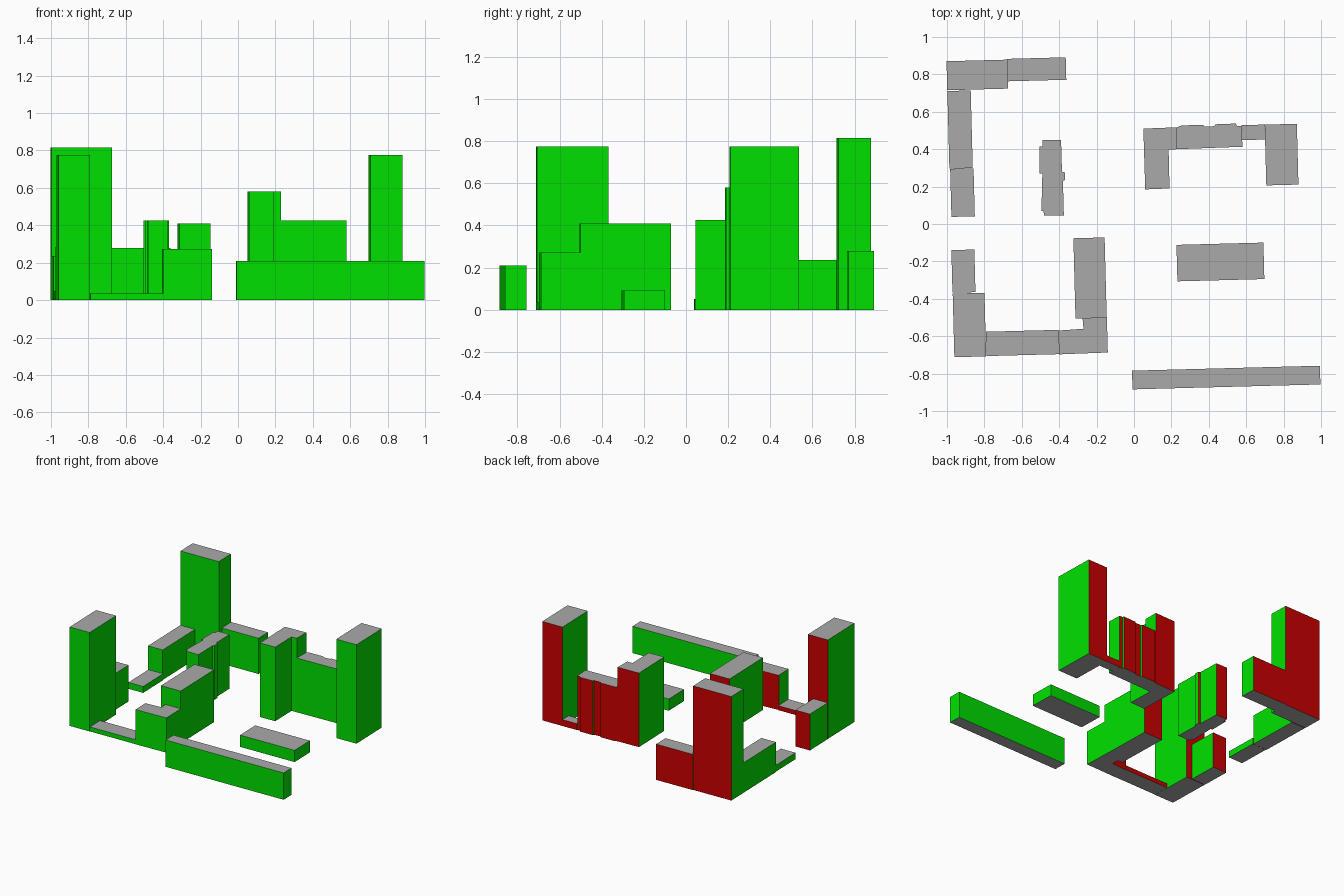
import bpy, bmesh
from math import radians
from mathutils import Matrix, Vector

if "Cube" in bpy.data.objects:
    bpy.data.objects.remove(bpy.data.objects["Cube"])


def material(name, rgb):
    m = bpy.data.materials.new(name)
    m.diffuse_color = (*rgb, 1)
    m.use_nodes = True
    m.node_tree.nodes["Principled BSDF"].inputs["Base Color"].default_value = m.diffuse_color
    return m


GREY = material("roof_grey", (0.4, 0.4, 0.4))
GREEN = material("wall_green", (0.0, 0.75, 0.0))
RED = material("wall_red", (0.6, 0.0, 0.0))


def prism(name, outline, height, red_back=True):
    """Extrude a footprint; walls green, back walls red, roof and base grey."""
    bm = bmesh.new()
    base = bm.faces.new([bm.verts.new((x, y, 0)) for x, y in outline])
    ext = bmesh.ops.extrude_face_region(bm, geom=[base], use_keep_orig=True)
    top = [v for v in ext["geom"] if isinstance(v, bmesh.types.BMVert)]
    bmesh.ops.translate(bm, verts=top, vec=(0, 0, height))
    bmesh.ops.recalc_face_normals(bm, faces=bm.faces)
    for f in bm.faces:
        f.normal_update()
        if abs(f.normal.z) < 0.5:
            f.material_index = 2 if red_back and f.normal.y > 0.6 else 1
    me = bpy.data.meshes.new(name)
    bm.to_mesh(me)
    bm.free()
    for m in (GREY, GREEN, RED):
        me.materials.append(m)
    ob = bpy.data.objects.new(name, me)
    bpy.context.collection.objects.link(ob)


def block(name, cx, cy, w, d, height, red_back=True):
    """Rectangular building, turned slightly like the whole street grid."""
    rot = Matrix.Rotation(radians(1.5), 2)
    corners = [rot @ Vector((sx * w / 2, sy * d / 2))
               for sx, sy in ((-1, -1), (1, -1), (1, 1), (-1, 1))]
    prism(name, [(cx + c.x, cy + c.y) for c in corners], height, red_back)


# North-west group
block("northwest_tower", -0.838, 0.797, 0.325, 0.155, 0.815)
block("northwest_east_wing", -0.521, 0.827, 0.315, 0.12, 0.28)
block("northwest_west_wing", -0.93, 0.505, 0.125, 0.415, 0.235)
block("northwest_low_wing", -0.917, 0.168, 0.125, 0.257, 0.05)

# Central stepped building
prism("central_building",
      [(-.49, .45), (-.39, .45), (-.385, .28), (-.37, .275), (-.37, .235),
       (-.38, .23), (-.375, .045), (-.48, .045), (-.485, .07), (-.495, .07),
       (-.49, .27), (-.505, .27), (-.505, .415), (-.49, .415)], 0.425)

# North-east group
prism("northeast_left_tower",
      [(.05, .51), (.23, .517), (.23, .4), (.185, .398), (.19, .19),
       (.06, .185)], 0.58)
prism("northeast_middle",
      [(.23, .517), (.255, .527), (.37, .53), (.375, .52), (.43, .523),
       (.435, .533), (.545, .537), (.55, .525), (.575, .525), (.58, .413),
       (.23, .4)], 0.425)
block("northeast_link", 0.638, 0.49, 0.123, 0.08, 0.05)
block("northeast_right_tower", 0.789, 0.371, 0.172, 0.325, 0.775)

# South-west courtyard group
block("southwest_tower", -0.88, -0.54, 0.17, 0.34, 0.775)
block("southwest_north_wing", -0.912, -0.252, 0.123, 0.228, 0.285)
block("southwest_low_link", -0.596, -0.636, 0.39, 0.13, 0.035)
prism("courtyard_corner",
      [(-.405, -.57), (-.27, -.56), (-.275, -.505), (-.145, -.5),
       (-.14, -.687), (-.4, -.697)], 0.272)
block("courtyard_east_wing", -0.235, -0.289, 0.167, 0.43, 0.41)

# Free-standing low buildings
block("low_pavilion", 0.462, -0.203, 0.465, 0.195, 0.092, red_back=False)
block("front_row", 0.493, -0.821, 1.005, 0.1, 0.21, red_back=False)
